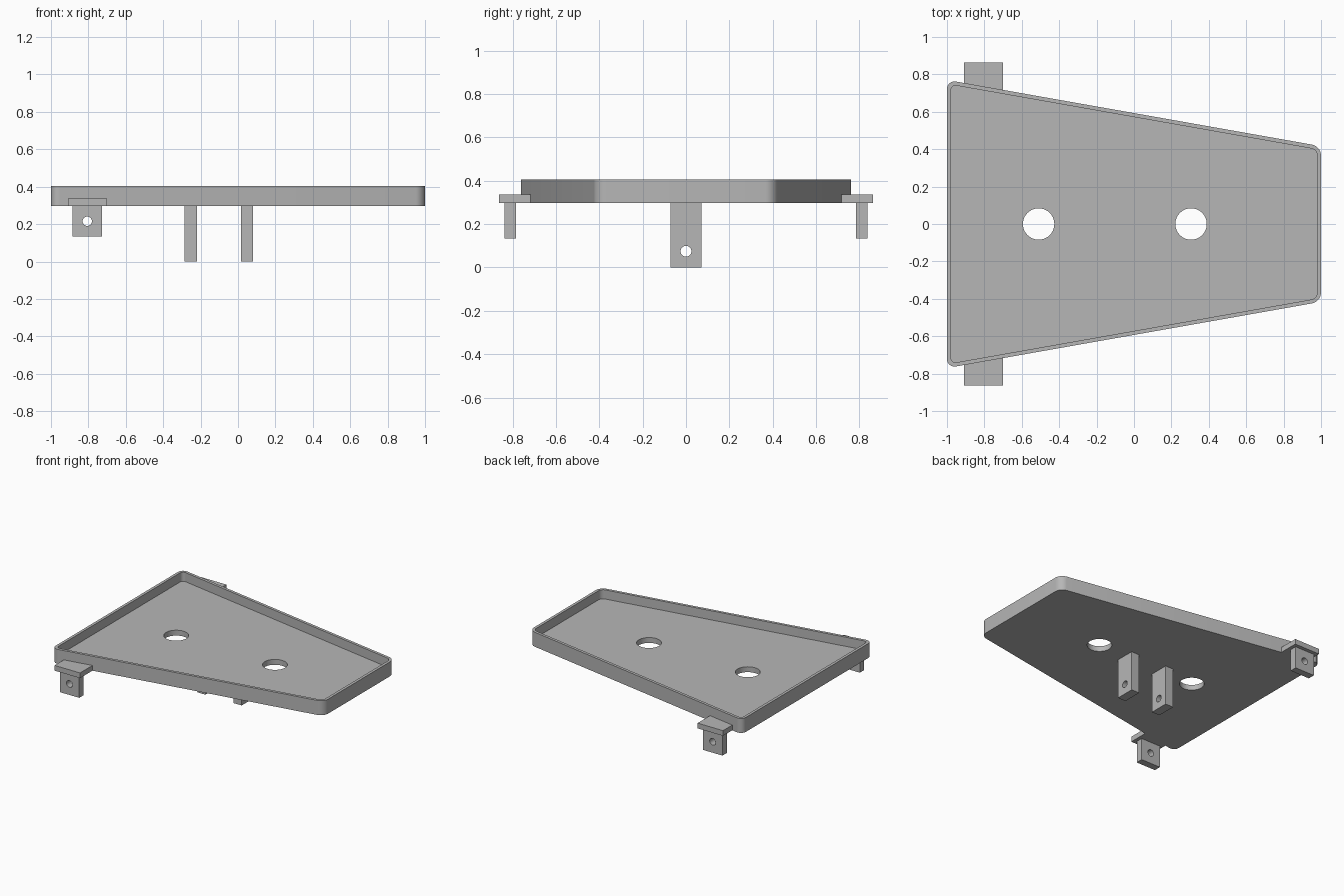
import bpy, bmesh, math
from mathutils import Matrix, Vector

if "Cube" in bpy.data.objects:
    bpy.data.objects.remove(bpy.data.objects["Cube"], do_unlink=True)

grey = bpy.data.materials.new("plain grey")
grey.use_nodes = True
colour = (0.47, 0.47, 0.47, 1)
grey.diffuse_color = colour
grey.node_tree.nodes["Principled BSDF"].inputs["Base Color"].default_value = colour

BASE, FLOOR, RIM, WALL = 0.297, 0.337, 0.405, 0.021


def side(x):
    """Half width of the tapering tray at x."""
    return 0.593 - 0.177 * x


def finish(name, bm):
    mesh = bpy.data.meshes.new(name)
    bmesh.ops.recalc_face_normals(bm, faces=bm.faces)
    bm.to_mesh(mesh)
    bm.free()
    mesh.materials.append(grey)
    obj = bpy.data.objects.new(name, mesh)
    bpy.context.collection.objects.link(obj)
    return obj


def prism(name, outline, z0, z1, radius=0):
    """Extrude an outline upward, optionally rounding its upright edges."""
    bm = bmesh.new()
    bottom = [bm.verts.new((x, y, z0)) for x, y in outline]
    face = bm.faces.new(bottom)
    grown = bmesh.ops.extrude_face_region(bm, geom=[face])["geom"]
    top = [v for v in grown if isinstance(v, bmesh.types.BMVert)]
    bmesh.ops.translate(bm, verts=top, vec=(0, 0, z1 - z0))
    if radius:
        upright = [e for e in bm.edges if abs(e.verts[0].co.z - e.verts[1].co.z) > 1e-4]
        bmesh.ops.bevel(bm, geom=upright, offset=radius, segments=8,
                        profile=0.5, affect='EDGES')
    return finish(name, bm)


def box(name, x0, x1, y0, y1, z0, z1):
    return prism(name, [(x0, y0), (x1, y0), (x1, y1), (x0, y1)], z0, z1)


def drill(centre, axis, radius):
    """Round cutter along an axis."""
    bm = bmesh.new()
    turn = Vector((0, 0, 1)).rotation_difference(Vector(axis)).to_matrix().to_4x4()
    bmesh.ops.create_cone(bm, cap_ends=True, segments=40, radius1=radius, radius2=radius,
                          depth=0.3, matrix=Matrix.Translation(centre) @ turn)
    return finish("cutter", bm)


def cut(obj, cutters):
    bpy.context.view_layer.objects.active = obj
    for cutter in cutters:
        cutter.hide_render = True
        mod = obj.modifiers.new("cut", 'BOOLEAN')
        mod.operation, mod.solver, mod.object = 'DIFFERENCE', 'EXACT', cutter
        bpy.ops.object.modifier_apply(modifier=mod.name)
        bpy.data.objects.remove(cutter, do_unlink=True)


def trapezoid(inset):
    x = 1 - inset
    a, b = side(-x) - inset * 1.015, side(x) - inset * 1.015
    return [(-x, -a), (x, -b), (x, b), (-x, a)]


parts = []

# Tapered tray with a raised rim and two round holes in its floor
tray = prism("tray", trapezoid(0), BASE, RIM, 0.05)
cut(tray, [prism("cutter", trapezoid(WALL), FLOOR, RIM + 0.1, 0.03),
           drill((-0.51, 0, BASE), (0, 0, 1), 0.084),
           drill((0.305, 0, BASE), (0, 0, 1), 0.084)])
parts.append(tray)

# Side tabs, each with a drilled lug hanging below
for name, s in (("left", 1), ("right", -1)):
    x0, x1 = -0.91, -0.70
    inner = 0.005
    parts.append(prism(name + "_tab", [(x0, s * (side(x0) - inner)), (x1, s * (side(x1) - inner)),
                                       (x1, s * 0.863), (x0, s * 0.863)], BASE, FLOOR - 0.001))
    lug = box(name + "_lug", -0.886, -0.726, s * 0.81 - 0.026, s * 0.81 + 0.026, 0.133, BASE + 0.01)
    cut(lug, [drill((-0.806, s * 0.81, 0.215), (0, 1, 0), 0.025)])
    parts.append(lug)

# Pair of drilled brackets under the middle
for name, x in (("rear_bracket", -0.252), ("front_bracket", 0.048)):
    bracket = box(name, x - 0.033, x + 0.033, -0.072, 0.072, 0, BASE + 0.01)
    cut(bracket, [drill((x, 0, 0.075), (1, 0, 0), 0.025)])
    parts.append(bracket)

# Smooth the rounded corners and hole walls, keep edges sharp
bpy.ops.object.select_all(action='DESELECT')
for obj in parts:
    obj.select_set(True)
bpy.context.view_layer.objects.active = tray
bpy.ops.object.shade_smooth_by_angle(angle=math.radians(30))
